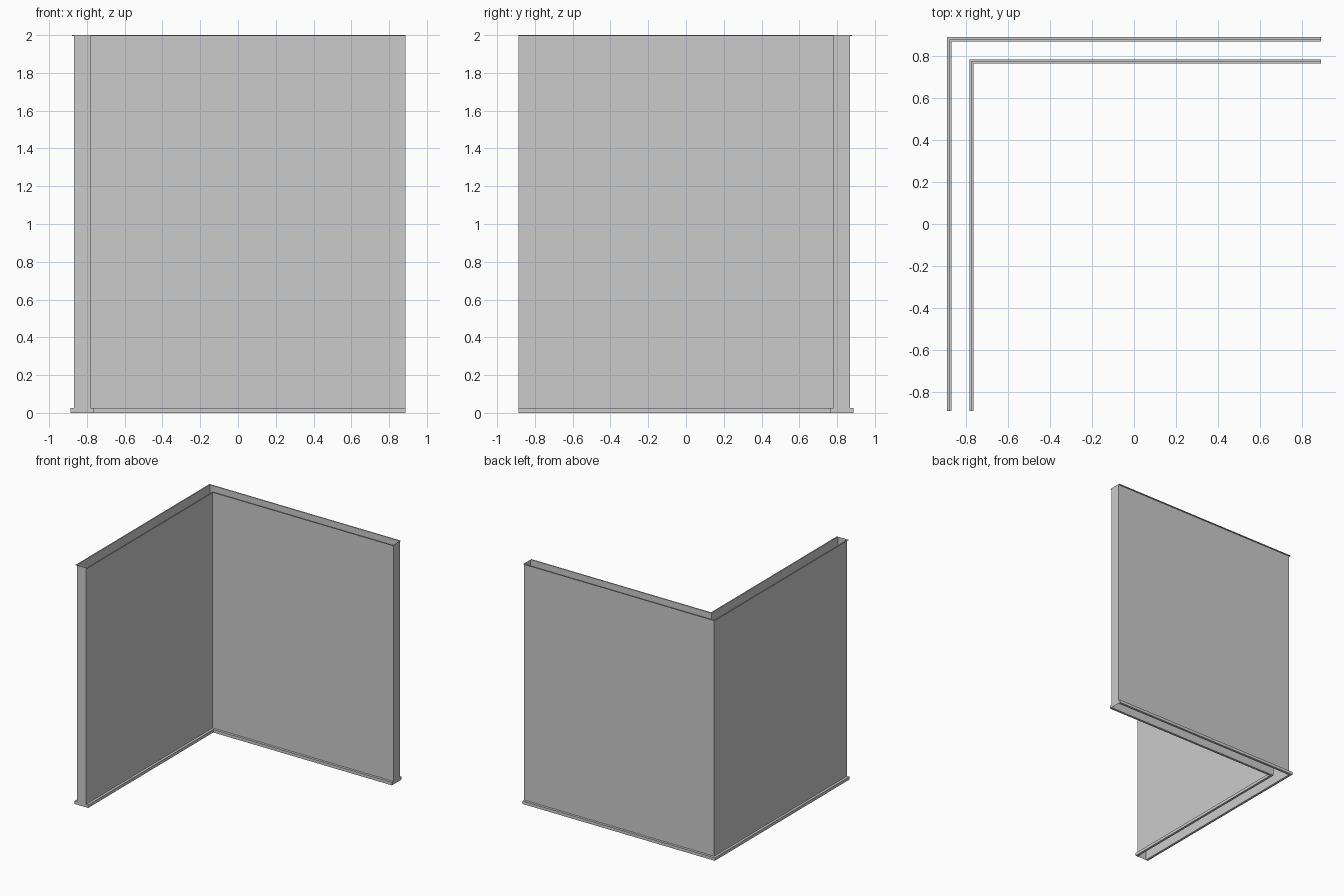
import bpy, bmesh

if "Cube" in bpy.data.objects:
    bpy.data.objects.remove(bpy.data.objects["Cube"])

H = 0.888            # half footprint: free ends of both wings
OUT, INN = 0.868, 0.782   # outer and inner wall faces


def corner_strip(name, c_out, c_in, z0, z1, caps=True):
    """L-shaped strip between two offsets; caps adds top and bottom faces."""
    outline = [(H, c_out), (-c_out, c_out), (-c_out, -H),
               (-c_in, -H), (-c_in, c_in), (H, c_in)]
    bm = bmesh.new()
    low = [bm.verts.new((x, y, z0)) for x, y in outline]
    top = [bm.verts.new((x, y, z1)) for x, y in outline]
    n = len(outline)
    for i in range(n):
        j = (i + 1) % n
        bm.faces.new((low[j], low[i], top[i], top[j])[::-1])
    if caps:
        # two mitred quads per side, one per wing
        for ring, flip in ((top, False), (low, True)):
            for ids in ((0, 1, 4, 5), (1, 2, 3, 4)):
                quad = [ring[i] for i in ids]
                bm.faces.new(quad[::-1] if flip else quad)
    mesh = bpy.data.meshes.new(name)
    bm.to_mesh(mesh)
    bm.free()
    obj = bpy.data.objects.new(name, mesh)
    bpy.context.collection.objects.link(obj)
    return obj


# Hollow corner wall, open at top and bottom
corner_strip("corner_wall", OUT, INN, 0, 2, caps=False)

# Skirting boards and thin top trims on both wall faces
for side, a, d in (("outer", OUT, 1), ("inner", INN, -1)):
    for part, depth, z0, z1 in (("skirting", 0.02, 0, 0.025),
                                ("top_trim", 0.01, 1.995, 2)):
        b = a + d * depth
        corner_strip(f"{side}_{part}", max(a, b), min(a, b), z0, z1)
